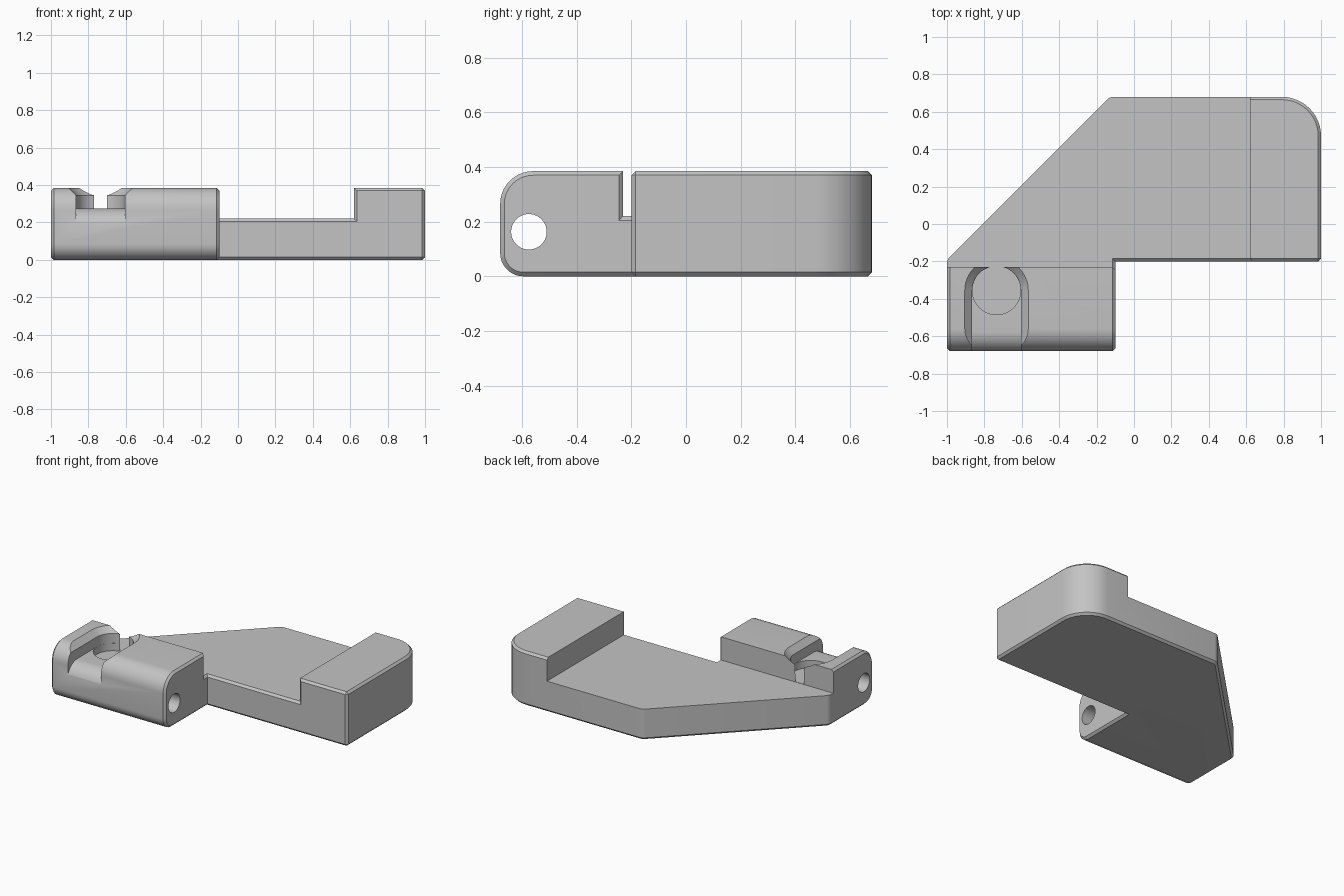
import bpy, bmesh, math
from mathutils import Vector

if "Cube" in bpy.data.objects:
    bpy.data.objects.remove(bpy.data.objects["Cube"], do_unlink=True)

TOP, FLOOR = 0.385, 0.22            # overall height, plate height
WALL, FRONT = -0.23, -0.2           # back of hinge block, front of plate
SLOT_X, SLOT_Y, SLOT_R = -0.735, -0.355, 0.13
PIN_Y, PIN_Z, BARREL_R = -0.575, 0.163, 0.112


def loft(name, rings):
    """Closed solid through rings with equal point counts."""
    bm = bmesh.new()
    loops = [[bm.verts.new(p) for p in ring] for ring in rings]
    n = len(loops[0])
    for a, b in zip(loops, loops[1:]):
        for i in range(n):
            j = (i + 1) % n
            bm.faces.new((a[i], a[j], b[j], b[i]))
    bm.faces.new(loops[0])
    bm.faces.new(loops[-1])
    bmesh.ops.recalc_face_normals(bm, faces=bm.faces)
    mesh = bpy.data.meshes.new(name)
    bm.to_mesh(mesh)
    bm.free()
    obj = bpy.data.objects.new(name, mesh)
    bpy.context.collection.objects.link(obj)
    return obj


def prism(name, pts, axis, lo, hi):
    if axis == 'z':
        return loft(name, [[(u, v, h) for u, v in pts] for h in (lo, hi)])
    return loft(name, [[(h, u, v) for u, v in pts] for h in (lo, hi)])


def arc(cx, cy, r, start, end, steps):
    angles = [math.radians(start + (end - start) * i / steps) for i in range(steps + 1)]
    return [(cx + r * math.cos(a), cy + r * math.sin(a)) for a in angles]


def subtract(obj, cutter):
    cutter.hide_render = True
    mod = obj.modifiers.new("cut", 'BOOLEAN')
    mod.operation, mod.solver, mod.object = 'DIFFERENCE', 'EXACT', cutter
    bpy.context.view_layer.objects.active = obj
    bpy.ops.object.modifier_apply(modifier=mod.name)
    bpy.data.objects.remove(cutter, do_unlink=True)


# Solid outline with the sunken plate area removed
outline = [(-1, -0.68), (-0.1, -0.68), (-0.1, FRONT), (1, FRONT), (1, 0.68),
           (-0.13, 0.68), (-1, -0.19)]
body = prism("bracket_body", outline, 'z', 0, TOP)
recess = [(-2, WALL), (0.62, WALL), (0.62, 2), (-2, 2)]
subtract(body, prism("recess_cutter", recess, 'z', FLOOR, 1))

# Rounded corners, then chamfers
bm = bmesh.new()
bm.from_mesh(body.data)
bmesh.ops.remove_doubles(bm, verts=bm.verts, dist=1e-5)
bmesh.ops.dissolve_limit(bm, angle_limit=0.01, verts=bm.verts, edges=bm.edges)


def near(a, b):
    return abs(a - b) < 0.01


def bevel(rule, offset, segments):
    edges = [e for e in bm.edges if rule(e)]
    bmesh.ops.bevel(bm, geom=edges, offset=offset, offset_type='OFFSET', segments=segments,
                    profile=0.5, affect='EDGES', clamp_overlap=False)
    bm.normal_update()


def both(test):
    return lambda e: all(test(v.co) for v in e.verts)


bm.normal_update()
bevel(both(lambda c: near(c.x, 1) and near(c.y, 0.68)), 0.21, 12)
bevel(both(lambda c: near(c.y, -0.68) and near(c.z, TOP)), 0.12, 10)
bevel(both(lambda c: near(c.y, -0.68) and near(c.z, 0)), 0.085, 10)
for cx, cy in outline[-2:]:
    bevel(both(lambda c: near(c.x, cx) and near(c.y, cy)), 0.02, 4)


def chamfered(e):
    if len(e.link_faces) != 2 or not e.is_convex or e.calc_face_angle() < 0.5:
        return False
    m = (e.verts[0].co + e.verts[1].co) / 2
    if near(m.z, FLOOR):
        return m.y < -0.18 and m.x > -0.9
    if near(m.z, TOP) and (near(m.x, 0.62) or near(m.y, WALL)):
        return False
    if near(m.x, -1) and near(m.y, WALL):
        return False
    return not (near(m.x, 0.62) and near(m.y, 0.68))


bevel(chamfered, 0.015, 1)
bm.to_mesh(body.data)
bm.free()

# Flared slot that wraps over the pin barrel
slot_rings = []
for z, r in ((PIN_Z, SLOT_R), (0.345, SLOT_R), (0.395, SLOT_R + 0.05)):
    plan = arc(SLOT_X, SLOT_Y, r, 0, 180, 24) + [(SLOT_X - r, -0.9), (SLOT_X + r, -0.9)]
    slot_rings.append([(x, y, z) for x, y in plan])
slot = loft("slot_cutter", slot_rings)
barrel = arc(PIN_Y, PIN_Z, BARREL_R, 180, 90, 12)
barrel += [(-0.1, PIN_Z + BARREL_R), (-0.1, 0.1), (PIN_Y - BARREL_R, 0.1)]
subtract(slot, prism("barrel_form", barrel, 'x', -1.5, 0))
subtract(body, slot)

# Round pocket behind the barrel, and the pin hole
pocket = arc(SLOT_X, SLOT_Y, SLOT_R - 0.0005, 0, 360, 48)[:-1]
subtract(body, prism("pocket_cutter", pocket, 'z', FLOOR + 0.002, 0.3))
hole = arc(PIN_Y, PIN_Z, 0.065, 0, 360, 40)[:-1]
subtract(body, prism("pin_hole_cutter", hole, 'x', -1.5, 0.05))

# Material and shading
grey = bpy.data.materials.new("plain_grey")
grey.use_nodes = True
colour = (0.55, 0.55, 0.55, 1)
grey.diffuse_color = colour
grey.node_tree.nodes["Principled BSDF"].inputs["Base Color"].default_value = colour
body.data.materials.clear()
body.data.materials.append(grey)
for poly in body.data.polygons:
    poly.material_index = 0
bpy.ops.object.select_all(action='DESELECT')
body.select_set(True)
bpy.context.view_layer.objects.active = body
bpy.ops.object.shade_smooth_by_angle(angle=math.radians(30))
